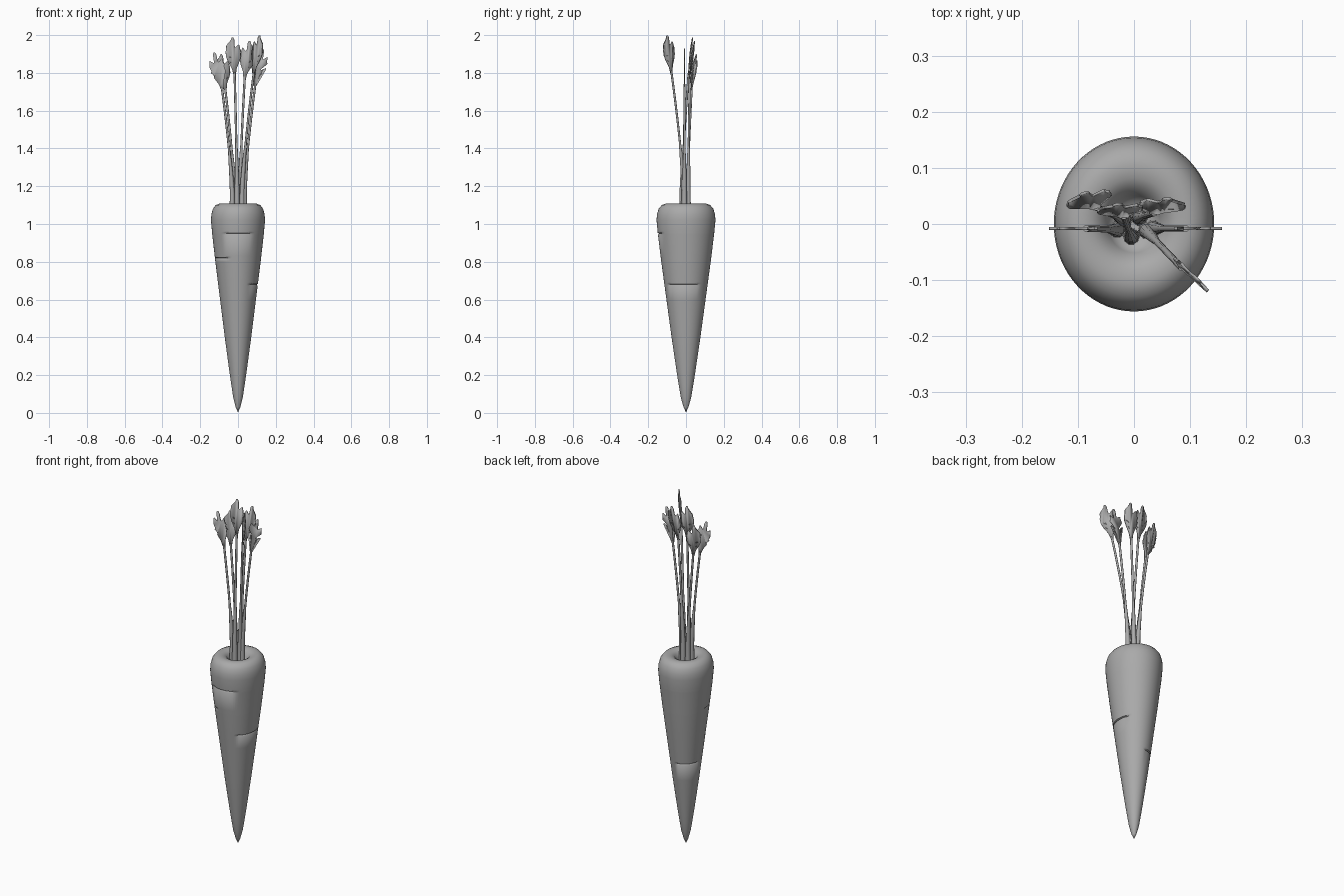
import bpy, bmesh, math
from mathutils import Vector

if "Cube" in bpy.data.objects:
    bpy.data.objects.remove(bpy.data.objects["Cube"])

grey = bpy.data.materials.new("plain grey")
grey.use_nodes = True
grey.diffuse_color = (0.4, 0.4, 0.4, 1)
grey.node_tree.nodes["Principled BSDF"].inputs["Base Color"].default_value = grey.diffuse_color


def finish(bm, name, angle=40):
    """Turn a bmesh into a named, shaded object."""
    bmesh.ops.recalc_face_normals(bm, faces=bm.faces)
    mesh = bpy.data.meshes.new(name)
    bm.to_mesh(mesh)
    bm.free()
    mesh.materials.append(grey)
    obj = bpy.data.objects.new(name, mesh)
    bpy.context.collection.objects.link(obj)
    bpy.ops.object.select_all(action="DESELECT")
    obj.select_set(True)
    bpy.context.view_layer.objects.active = obj
    bpy.ops.object.shade_smooth_by_angle(angle=math.radians(angle))
    return obj


# Root: lathed side, rolled shoulder and sunken crown
SIDE = [(0.012, 0.03), (0.025, 0.08), (0.034, 0.14), (0.043, 0.2), (0.07, 0.4),
        (0.095, 0.6), (0.12, 0.8), (0.137, 0.95), (0.143, 1.02)]
CROWN = [(0.141, 1.05), (0.133, 1.08), (0.118, 1.1), (0.098, 1.108), (0.075, 1.105),
         (0.058, 1.095), (0.047, 1.075), (0.038, 1.058), (0.02, 1.052)]
# Creases: height, middle angle and half width in degrees
CREASES = [(0.95, 270, 36), (0.82, 212, 38), (0.68, 350, 50), (0.5, 135, 50)]
SEGMENTS, STRETCH = 72, 1.09


def side_radius(z):
    for (r0, z0), (r1, z1) in zip(SIDE, SIDE[1:]):
        if z <= z1:
            return r0 + (r1 - r0) * (z - z0) / (z1 - z0)


def crease_depth(z, angle):
    for height, middle, half in CREASES:
        off = abs((angle - middle + 180) % 360 - 180)
        if abs(z - height) < 0.001 and off < half:
            return 0.007 * min(1, (half - off) / 10)
    return 0


heights = {z for r, z in SIDE}
for height, middle, half in CREASES:
    heights |= {height - 0.007, height, height + 0.003, height + 0.012}
profile = [(side_radius(z), z) for z in sorted(heights)] + CROWN

bm = bmesh.new()
rings = []
for r, z in profile:
    ring = []
    for i in range(SEGMENTS):
        a = math.tau * i / SEGMENTS
        d = r - crease_depth(z, math.degrees(a))
        ring.append(bm.verts.new((d * math.cos(a), d * math.sin(a) * STRETCH, z)))
    rings.append(ring)
for low, high in zip(rings, rings[1:]):
    for i in range(SEGMENTS):
        j = (i + 1) % SEGMENTS
        bm.faces.new((low[i], low[j], high[j], high[i]))
for ring, z in ((rings[0], 0.003), (rings[-1], 1.05)):
    pole = bm.verts.new((0, 0, z))
    for i in range(SEGMENTS):
        bm.faces.new((ring[i], ring[(i + 1) % SEGMENTS], pole))
finish(bm, "root", 60)


def stem(name, base, leaf_base):
    """Round stalk, thick at the foot, bending out to the leaf."""
    b, t = Vector(base), Vector(leaf_base)
    rise = t.z - b.z
    path = []
    for k in range(13):
        s = k / 12
        p = b.lerp(t, max(0, s - 0.15) ** 1.35 / 0.85 ** 1.35)
        p.z = b.z + rise * s
        radius = 0.006 + 0.009 * (1 - min(1, s / 0.5)) ** 0.7
        path.append((p, radius))
    bm = bmesh.new()
    loops = []
    for p, radius in path:
        loops.append([bm.verts.new(p + Vector((math.cos(a), math.sin(a), 0)) * radius)
                      for a in (math.tau * i / 10 for i in range(10))])
    for low, high in zip(loops, loops[1:]):
        for i in range(10):
            j = (i + 1) % 10
            bm.faces.new((low[i], low[j], high[j], high[i]))
    bm.faces.new(loops[0])
    bm.faces.new(loops[-1])
    finish(bm, name)


def leaf(name, leaf_base, tip, across):
    """Flat feathered blade with upswept barbs, mirrored about its rib."""
    b = Vector(leaf_base)
    up = Vector(tip) - b
    side = Vector(across) - up * (Vector(across).dot(up) / up.length_squared)
    side.normalize()
    half = [(0.006, -0.06), (0.011, 0.08)]
    for h, reach in ((0.14, 0.03), (0.29, 0.04), (0.44, 0.041), (0.59, 0.035)):
        half += [(0.014, h), (reach, h + 0.17), (reach - 0.003, h + 0.2), (0.012, h + 0.11)]
    half += [(0.009, 0.76), (0.009, 0.92), (0.004, 0.99)]
    outline = half + [(-x, h) for x, h in reversed(half)]
    bm = bmesh.new()
    face = bm.faces.new([bm.verts.new(b + side * x + up * h) for x, h in outline])
    bmesh.ops.triangulate(bm, faces=[face])
    obj = finish(bm, name, 30)
    mod = obj.modifiers.new("thickness", "SOLIDIFY")
    mod.thickness = 0.005
    mod.offset = 0


# Fronds: stem foot, leaf base, leaf tip, blade direction
FRONDS = {
    "right": ((-0.03, -0.01, 1.05), (-0.085, -0.008, 1.72), (-0.127, -0.008, 1.91), (1, 0, 0)),
    "back_right": ((-0.018, 0.008, 1.05), (-0.068, 0.03, 1.72), (-0.09, 0.055, 1.9), (1, 0.3, 0)),
    "back": ((-0.005, -0.022, 1.05), (-0.018, 0.014, 1.8), (-0.03, 0.035, 1.99), (1, 0.1, 0)),
    "back_left": ((0.01, 0.012, 1.05), (0.036, 0.02, 1.78), (0.062, 0.045, 1.97), (1, -0.1, 0)),
    "front_left": ((0.022, -0.012, 1.05), (0.085, -0.078, 1.81), (0.115, -0.1, 2.0), (1, -1, 0)),
    "left": ((0.034, -0.008, 1.05), (0.092, -0.008, 1.74), (0.132, -0.008, 1.93), (1, 0, 0)),
}
for name, (foot, blade, tip, across) in FRONDS.items():
    stem(name + "_stem", foot, blade)
    leaf(name + "_leaf", blade, tip, across)
